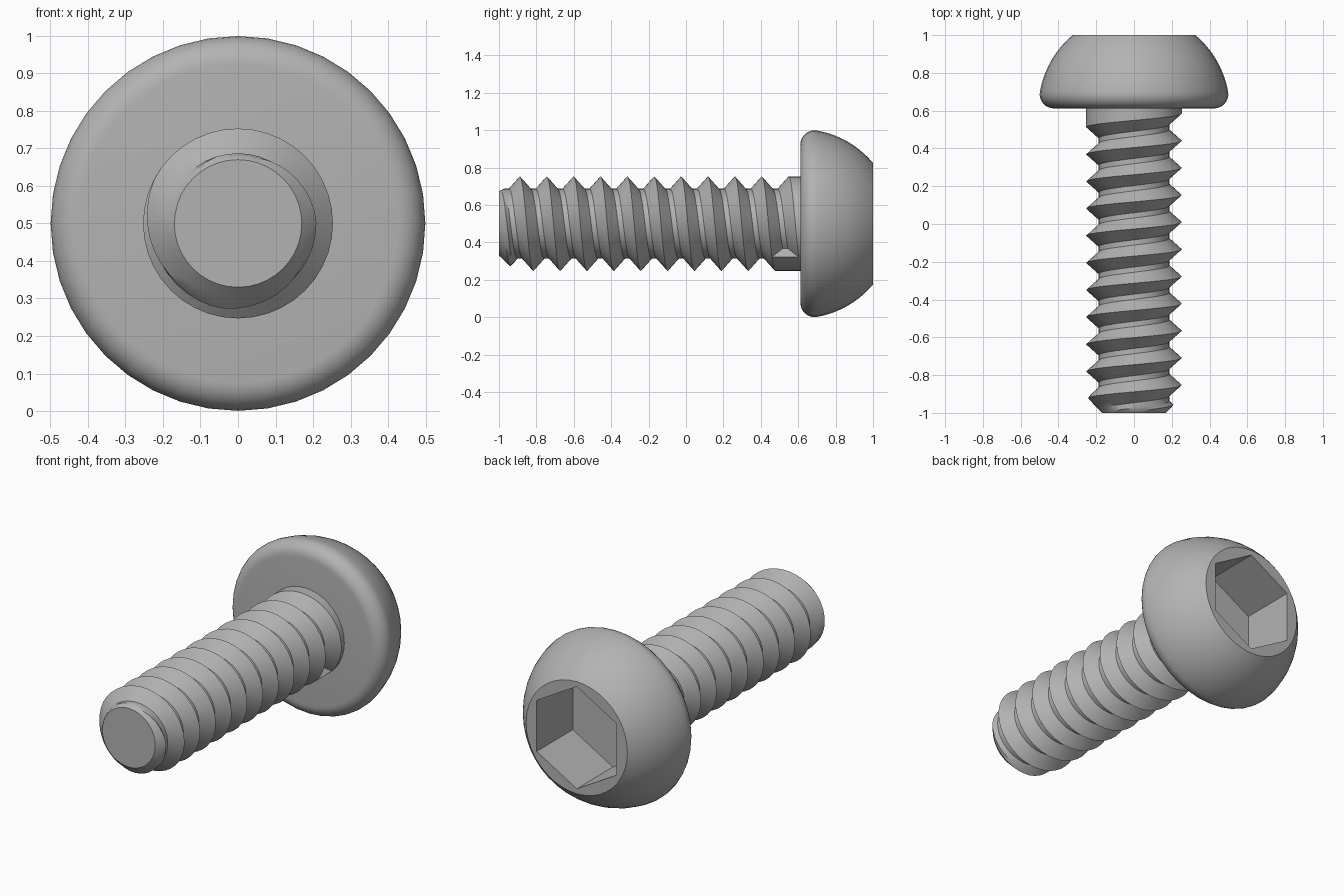
import bpy, bmesh, math
from mathutils import Vector

if "Cube" in bpy.data.objects:
    bpy.data.objects.remove(bpy.data.objects["Cube"])

AXIS_Z = 0.5          # height of the screw axis, which runs along y
PITCH = 0.1437
R_OUT, R_ROOT = 0.253, 0.187
SEG = 40              # sides per turn

steel = bpy.data.materials.new("steel_grey")
steel.diffuse_color = (0.45, 0.45, 0.45, 1)
steel.use_nodes = True
steel.node_tree.nodes["Principled BSDF"].inputs["Base Color"].default_value = steel.diffuse_color


def polar(r, y, a):
    return Vector((r * math.cos(a), y, AXIS_Z + r * math.sin(a)))


def finish(bm, name, angle):
    bmesh.ops.recalc_face_normals(bm, faces=bm.faces[:])
    me = bpy.data.meshes.new(name)
    bm.to_mesh(me)
    bm.free()
    ob = bpy.data.objects.new(name, me)
    me.materials.append(steel)
    bpy.context.collection.objects.link(ob)
    bpy.ops.object.select_all(action='DESELECT')
    ob.select_set(True)
    bpy.context.view_layer.objects.active = ob
    bpy.ops.object.shade_smooth_by_angle(angle=math.radians(angle))
    return ob


def build_head():
    base, dome_r, fillet = 0.612, 0.506, 0.075
    fc = math.sqrt((dome_r - fillet) ** 2 - fillet ** 2)
    join = math.atan2(fillet, fc)
    top = math.asin((1 - base) / dome_r)
    # rounded rim, then the dome up to the flat face
    prof = []
    for i in range(9):
        a = -math.pi / 2 + (join + math.pi / 2) * i / 8
        prof.append((fc + fillet * math.cos(a), base + fillet + fillet * math.sin(a)))
    for i in range(1, 11):
        a = join + (top - join) * i / 10
        prof.append((dome_r * math.cos(a), base + dome_r * math.sin(a)))
    bm = bmesh.new()
    rings = [[bm.verts.new(polar(r, y, 2 * math.pi * k / SEG)) for k in range(SEG)]
             for r, y in prof]
    for a, b in zip(rings, rings[1:]):
        for k in range(SEG):
            n = (k + 1) % SEG
            bm.faces.new((a[k], a[n], b[n], b[k]))
    bm.faces.new(rings[0])
    # hexagonal socket with a flat floor
    hexes = [[bm.verts.new(polar(0.296, y, math.pi / 2 + k * math.pi / 3)) for k in range(6)]
             for y in (1.0, 0.67)]
    for k in range(6):
        n = (k + 1) % 6
        bm.faces.new((hexes[0][k], hexes[0][n], hexes[1][n], hexes[1][k]))
    bm.faces.new(hexes[1])
    # flat face around the socket
    edges = [bm.edges.get((ring[k], ring[(k + 1) % len(ring)]))
             for ring in (rings[-1], hexes[0]) for k in range(len(ring))]
    bmesh.ops.triangle_fill(bm, use_beauty=True, use_dissolve=False, edges=edges)
    return finish(bm, "button_head", 30)


def build_shank():
    # one pitch of thread: crest, flank, narrow root, flank, crest
    flank = 0.058
    prof = [(flank * i / 3, R_OUT + (R_ROOT - R_OUT) * i / 3) for i in range(4)]
    prof += [(PITCH - y, r) for y, r in reversed(prof)]
    groove_end = round(0.375 * SEG)
    steps = [(i, i <= groove_end) for i in range(-12 * SEG, 2 * SEG + 1)]
    steps.insert(steps.index((groove_end, True)) + 1, (groove_end, False))
    bm = bmesh.new()
    rows = []
    for i, grooved in steps:
        a = math.pi / 2 - 2 * math.pi * i / SEG
        row = []
        for dy, r in prof:
            y = 0.405 + PITCH * i / SEG + dy
            r = r if grooved else R_OUT
            r = max(0.1, min(r, 0.17 + 0.95 * (y + 1)))   # chamfered tip
            row.append(bm.verts.new(polar(r, y, a)))
        rows.append(row)
    for a, b in zip(rows, rows[1:]):
        for j in range(len(prof) - 1):
            bm.faces.new((a[j], a[j + 1], b[j + 1], b[j]))
    bmesh.ops.remove_doubles(bm, verts=bm.verts[:], dist=1e-5)
    # trim both ends square and cap them
    for y, d in ((-1, -1), (0.64, 1)):
        bmesh.ops.bisect_plane(bm, geom=bm.verts[:] + bm.edges[:] + bm.faces[:],
                               dist=1e-6, plane_co=(0, y, 0), plane_no=(0, d, 0),
                               clear_outer=True)
    bmesh.ops.holes_fill(bm, edges=[e for e in bm.edges if e.is_boundary], sides=0)
    return finish(bm, "threaded_shank", 30)


build_head()
build_shank()
